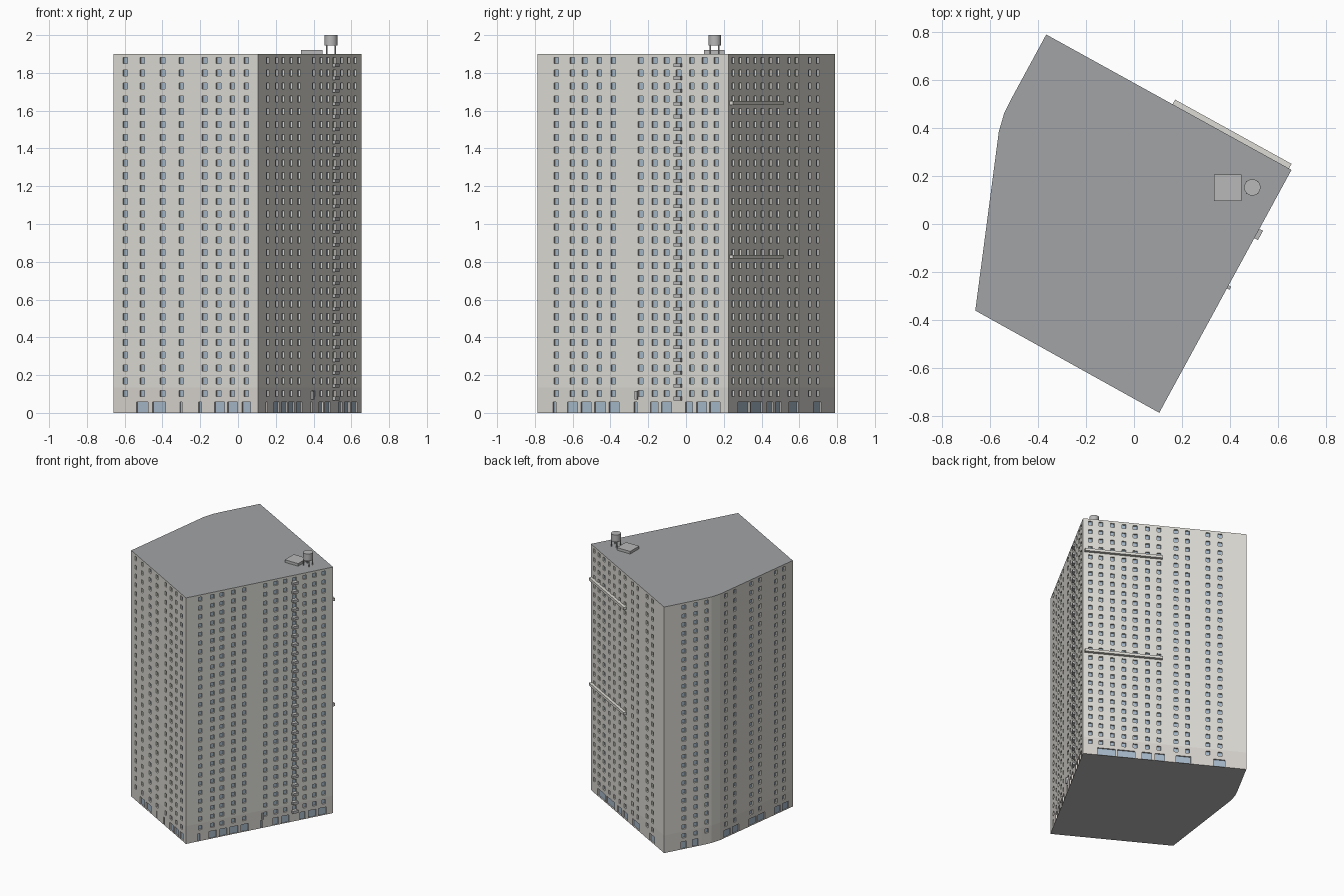
import bpy, bmesh, math
from mathutils import Vector

if "Cube" in bpy.data.objects:
    bpy.data.objects.remove(bpy.data.objects["Cube"])

H, FLOORS = 1.9, 28
FH = H / FLOORS


def material(name, rgb):
    m = bpy.data.materials.new(name)
    m.diffuse_color = (*rgb, 1)
    m.use_nodes = True
    m.node_tree.nodes["Principled BSDF"].inputs["Base Color"].default_value = m.diffuse_color
    return m


WALL = material("wall", (0.72, 0.71, 0.66))
BASE = material("base_wall", (0.68, 0.655, 0.62))
GLASS = material("glass", (0.38, 0.48, 0.58))
ROOF = material("roof", (0.36, 0.37, 0.38))
METAL = material("metal", (0.48, 0.48, 0.48))


def finish(bm, name, mats):
    me = bpy.data.meshes.new(name)
    bm.to_mesh(me)
    bm.free()
    ob = bpy.data.objects.new(name, me)
    for m in mats:
        me.materials.append(m)
    bpy.context.collection.objects.link(ob)
    return ob


class Wall:
    """Straight wall between two plan points; positions are given as fractions along it."""
    def __init__(self, a, b):
        self.a = Vector((*a, 0))
        self.u = Vector((*b, 0)) - self.a
        self.len = self.u.length
        self.u.normalize()
        self.n = Vector((self.u.y, -self.u.x, 0))

    def p(self, s, z, d=0):
        return self.a + self.u * s - self.n * d + Vector((0, 0, z))


def quad(bm, pts, mat):
    bm.faces.new([bm.verts.new(p) for p in pts]).material_index = mat


def storey(bm, w, z0, z1, openings, wz0, wz1, mat, depth):
    """One storey of wall with recessed openings."""
    def panel(s0, s1, a, b, m, d=0):
        quad(bm, [w.p(s0, a, d), w.p(s1, a, d), w.p(s1, b, d), w.p(s0, b, d)], m)
    s = 0
    for a, b in openings:
        panel(s, a, z0, z1, mat)
        panel(a, b, z0, wz0, mat)
        panel(a, b, wz1, z1, mat)
        panel(a, b, wz0, wz1, 2, depth)
        rim = [(a, wz0), (b, wz0), (b, wz1), (a, wz1)]
        for i in range(4):
            (sa, za), (sb, zb) = rim[i], rim[(i + 1) % 4]
            quad(bm, [w.p(sa, za), w.p(sb, zb), w.p(sb, zb, depth), w.p(sa, za, depth)], mat)
        s = b
    panel(s, w.len, z0, z1, mat)


# Plan outline, counter-clockwise, with window columns and shopfront spans per wall
plan = [(-0.66, -0.36), (0.105, -0.785), (0.655, 0.225), (-0.365, 0.788),
        (-0.505, 0.53), (-0.54, 0.46), (-0.562, 0.385)]
columns = [
    [.082, .20, .34, .47, .63, .728, .823, .92],
    [.097, .181, .245, .323, .396, .539, .612, .675, .738, .807, .874, .936],
    [.045, .11, .18, .25, .32, .395, .465, .57, .64, .765, .84],
    [.53, .84], [.5], [],
    [.08, .20, .43, .55, .77, .88]]
shops = [
    [(.16, .24), (.27, .36), (.46, .475), (.59, .61), (.70, .77), (.79, .86), (.89, .95)],
    [(.08, .095), (.155, .208), (.228, .28), (.297, .355), (.373, .425), (.505, .52),
     (.59, .63), (.648, .70), (.775, .81), (.833, .885), (.90, .955)],
    [(.09, .20), (.21, .32), (.36, .42), (.44, .50), (.57, .66), (.80, .87)],
    [(.45, .60), (.75, .90)], [], [],
    [(.05, .14), (.17, .26), (.40, .50), (.52, .62), (.75, .83), (.86, .94)]]
walls = [Wall(plan[i], plan[(i + 1) % len(plan)]) for i in range(len(plan))]

# Facade
bm = bmesh.new()
for w, cols, shop in zip(walls, columns, shops):
    spans = [(f * w.len - 0.0145, f * w.len + 0.0145) for f in cols]
    storey(bm, w, 0, FH, [(a * w.len, b * w.len) for a, b in shop], 0.002, 0.058, 1, 0.01)
    for k in range(1, FLOORS):
        z = k * FH
        storey(bm, w, z, z + FH, spans, z + 0.018, z + 0.050, 1 if k == 1 else 0, 0.012)
finish(bm, "facade", [WALL, BASE, GLASS])

# Roof and underside
for name, z, mat in (("roof", H, ROOF), ("underside", 0, METAL)):
    bm = bmesh.new()
    pts = plan if z else plan[::-1]
    quad(bm, [(x, y, z) for x, y in pts], 0)
    finish(bm, name, [mat])


def wall_boxes(name, w, boxes, mat):
    """Boxes standing proud of a wall: (s0, s1, z0, z1, projection)."""
    bm = bmesh.new()
    for s0, s1, z0, z1, d in boxes:
        vs = [bm.verts.new(w.p(s, z, e)) for e in (0.002, -d)
              for s, z in ((s0, z0), (s1, z0), (s1, z1), (s0, z1))]
        for f in ((0, 1, 2, 3), (4, 7, 6, 5), (0, 4, 5, 1), (1, 5, 6, 2), (2, 6, 7, 3), (3, 7, 4, 0)):
            bm.faces.new([vs[i] for i in f])
    bmesh.ops.recalc_face_normals(bm, faces=bm.faces)
    finish(bm, name, [mat])


# Window boxes up one column, door lamp, and long ledges on the back wall
right, back = walls[1], walls[2]
c = 0.738 * right.len
wall_boxes("window_boxes", right,
           [(c - 0.022, c + 0.022, k * FH - 0.001, k * FH + 0.018, 0.017) for k in range(1, FLOORS)], METAL)
wall_boxes("door_sign", right, [(0.512 * right.len, 0.525 * right.len, 0.07, 0.115, 0.012)], METAL)
wall_boxes("back_ledges", back,
           [(0.012, 0.565, z - 0.01, z + 0.01, 0.022) for z in (1.64, 0.827)], WALL)

# Rooftop hatch
bpy.ops.mesh.primitive_cube_add(size=1, location=(0.39, 0.15, H + 0.01))
hatch = bpy.context.object
hatch.name = "roof_hatch"
hatch.scale = (0.114, 0.11, 0.02)
hatch.data.materials.append(METAL)


# Water tank on legs
def cylinder(name, r, x, y, z0, z1, sides):
    bpy.ops.mesh.primitive_cylinder_add(vertices=sides, radius=r, depth=z1 - z0,
                                        location=(x, y, (z0 + z1) / 2))
    ob = bpy.context.object
    ob.name = name
    ob.data.materials.append(METAL)
    return ob


cylinder("water_tank", 0.034, 0.492, 0.152, 1.945, 2.0, 24)
bpy.ops.object.shade_smooth_by_angle()
for i in range(4):
    a = math.pi / 4 + i * math.pi / 2
    cylinder("tank_leg", 0.004, 0.492 + 0.032 * math.cos(a), 0.152 + 0.032 * math.sin(a), H, 1.948, 6)
